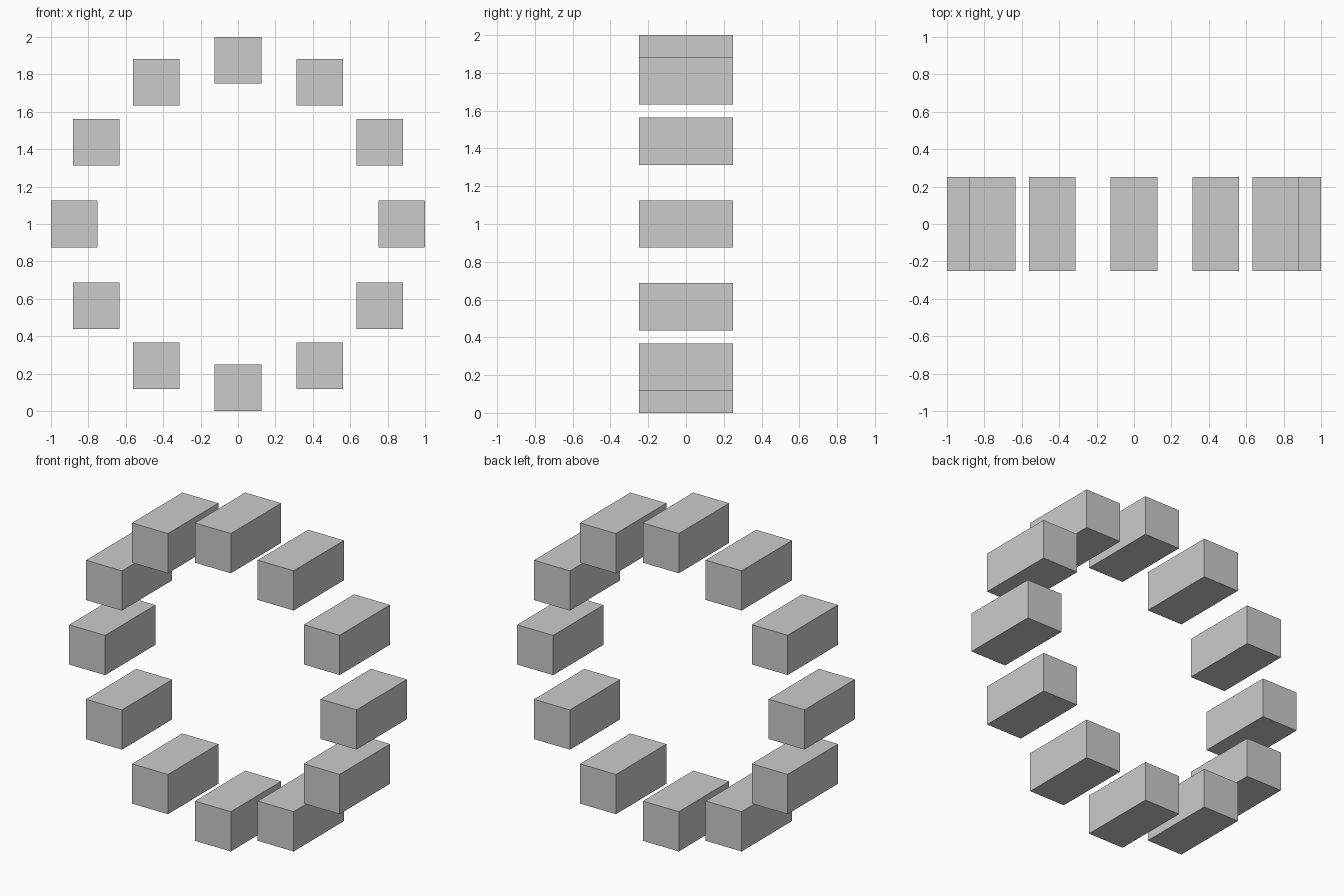
import bpy
import math

if "Cube" in bpy.data.objects:
    bpy.data.objects.remove(bpy.data.objects["Cube"])

COUNT = 12
RADIUS = 0.875
CENTRE_Z = 1.0
SIZE = (0.25, 0.5, 0.25)

# Ring of upright, axis-aligned blocks around the y axis
for i in range(COUNT):
    angle = 2 * math.pi * i / COUNT
    bpy.ops.mesh.primitive_cube_add(
        size=1,
        location=(RADIUS * math.sin(angle), 0, CENTRE_Z + RADIUS * math.cos(angle)),
    )
    block = bpy.context.object
    block.name = f"ring_block_{i + 1:02d}"
    block.scale = SIZE
    bpy.ops.object.transform_apply(location=False, rotation=False, scale=True)
